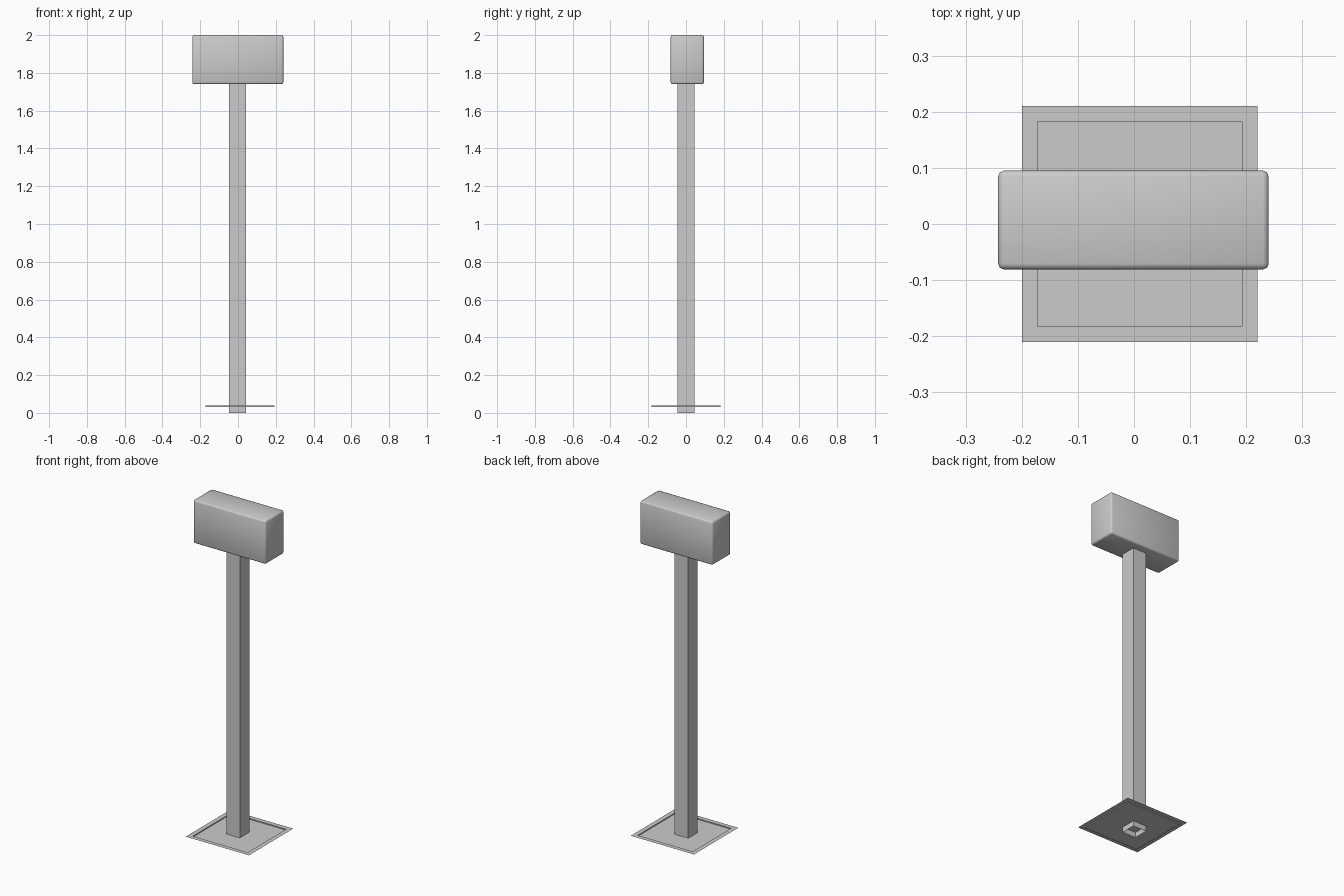
import bpy, bmesh
from mathutils import Matrix, Vector

if "Cube" in bpy.data.objects:
    bpy.data.objects.remove(bpy.data.objects["Cube"])


def make_box(name, lo, hi, open_ends=False, bevel=0.0):
    """Box between two corners, optionally open at both ends or with rounded edges."""
    lo, hi = Vector(lo), Vector(hi)
    bm = bmesh.new()
    bmesh.ops.create_cube(bm, size=1, matrix=Matrix.LocRotScale((lo + hi) / 2, None, hi - lo))
    if open_ends:
        ends = [f for f in bm.faces if abs(f.normal.z) > 0.9]
        bmesh.ops.delete(bm, geom=ends, context='FACES_ONLY')
    if bevel:
        bmesh.ops.bevel(bm, geom=bm.edges[:], offset=bevel, segments=2,
                        profile=0.5, affect='EDGES')
    return finish(name, bm)


def finish(name, bm):
    mesh = bpy.data.meshes.new(name)
    bm.to_mesh(mesh)
    bm.free()
    obj = bpy.data.objects.new(name, mesh)
    bpy.context.collection.objects.link(obj)
    return obj


# Hollow square post, open at the foot
make_box("post", (-0.047, -0.044, 0), (0.043, 0.046, 1.745), open_ends=True)

# Rounded box head
head = make_box("head", (-0.242, -0.081, 1.74), (0.240, 0.095, 2.0), bevel=0.01)
bpy.context.view_layer.objects.active = head
head.select_set(True)
bpy.ops.object.shade_smooth_by_angle(angle=0.9)

# Thin sheet base plate with a shallow recessed panel
bm = bmesh.new()
bmesh.ops.create_grid(bm, x_segments=1, y_segments=1, size=0.21,
                      matrix=Matrix.Translation((0.01, 0, 0.038)))
panel = bm.faces[:]
bmesh.ops.inset_region(bm, faces=panel, thickness=0.039, use_boundary=True)
rim = bmesh.ops.extrude_face_region(bm, geom=panel)
bmesh.ops.delete(bm, geom=panel, context='FACES_ONLY')
lowered = [v for v in rim["geom"] if isinstance(v, bmesh.types.BMVert)]
bmesh.ops.translate(bm, verts=lowered, vec=(0, 0, -0.006))
bmesh.ops.recalc_face_normals(bm, faces=bm.faces[:])
if sum(f.normal.z for f in bm.faces) < 0:
    bmesh.ops.reverse_faces(bm, faces=bm.faces[:])
finish("base_plate", bm)
